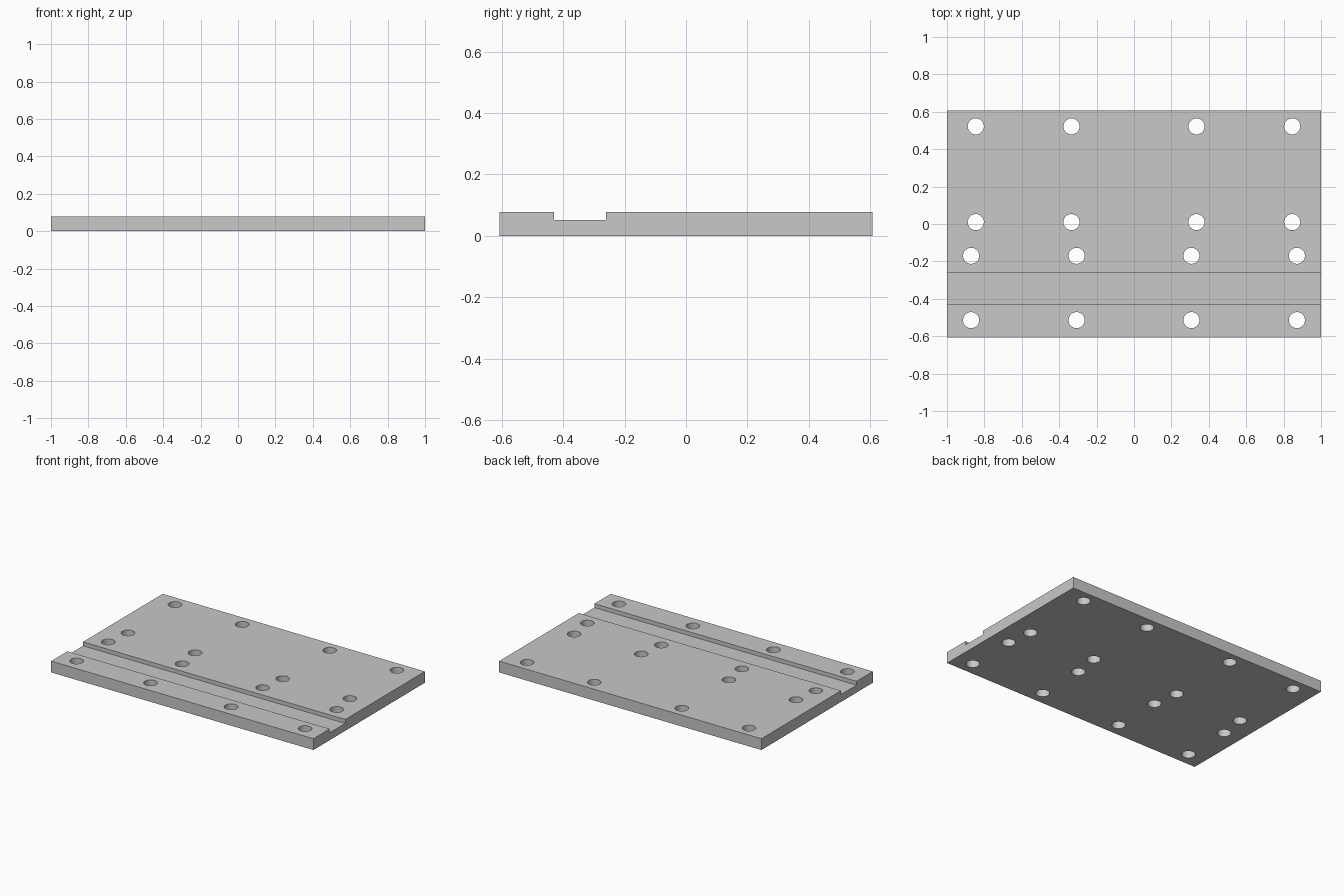
import bpy
import bmesh
import math
from mathutils import Matrix, Vector

default = bpy.data.objects.get("Cube")
if default:
    bpy.data.objects.remove(default, do_unlink=True)

HALF_LENGTH, HALF_DEPTH = 1.0, 0.607
TOP, GROOVE_FLOOR = 0.078, 0.051
GROOVE_FRONT, GROOVE_BACK = -0.43, -0.26
HOLE_RADIUS = 0.043


def make_object(name, bm):
    bmesh.ops.recalc_face_normals(bm, faces=bm.faces)
    mesh = bpy.data.meshes.new(name)
    bm.to_mesh(mesh)
    bm.free()
    obj = bpy.data.objects.new(name, mesh)
    bpy.context.collection.objects.link(obj)
    return obj


# Plain grey material
grey = bpy.data.materials.new("light grey")
grey.use_nodes = True
colour = (0.58, 0.58, 0.58, 1)
grey.diffuse_color = colour
grey.node_tree.nodes["Principled BSDF"].inputs["Base Color"].default_value = colour

# Plate: grooved side profile swept along x
profile = [
    (-HALF_DEPTH, 0), (HALF_DEPTH, 0), (HALF_DEPTH, TOP),
    (GROOVE_BACK, TOP), (GROOVE_BACK, GROOVE_FLOOR),
    (GROOVE_FRONT, GROOVE_FLOOR), (GROOVE_FRONT, TOP), (-HALF_DEPTH, TOP),
]
bm = bmesh.new()
end = bm.faces.new([bm.verts.new((-HALF_LENGTH, y, z)) for y, z in profile])
swept = bmesh.ops.extrude_face_region(bm, geom=[end], use_keep_orig=True)
moved = [v for v in swept["geom"] if isinstance(v, bmesh.types.BMVert)]
bmesh.ops.translate(bm, verts=moved, vec=Vector((2 * HALF_LENGTH, 0, 0)))
plate = make_object("grooved_plate", bm)
plate.data.materials.append(grey)

# Through holes: mirrored columns on four rows
rows = [
    (0.522, (0.334, 0.846)), (0.01, (0.334, 0.846)),
    (-0.17, (0.307, 0.871)), (-0.514, (0.307, 0.871)),
]
bm = bmesh.new()
for y, columns in rows:
    for x in columns:
        for side in (-1, 1):
            bmesh.ops.create_cone(
                bm, cap_ends=True, segments=48, depth=4 * TOP,
                radius1=HOLE_RADIUS, radius2=HOLE_RADIUS,
                matrix=Matrix.Translation((side * x, y, TOP / 2)))
cutter = make_object("hole_cutters", bm)
cutter.data.materials.append(grey)
cutter.hide_render = True

cut = plate.modifiers.new("holes", "BOOLEAN")
cut.operation = "DIFFERENCE"
cut.solver = "EXACT"
cut.object = cutter

# Apply the cut, drop the cutters, smooth the hole walls
bpy.ops.object.select_all(action="DESELECT")
plate.select_set(True)
bpy.context.view_layer.objects.active = plate
bpy.ops.object.modifier_apply(modifier=cut.name)
bpy.data.objects.remove(cutter, do_unlink=True)
bpy.ops.object.shade_smooth_by_angle(angle=math.radians(30))
